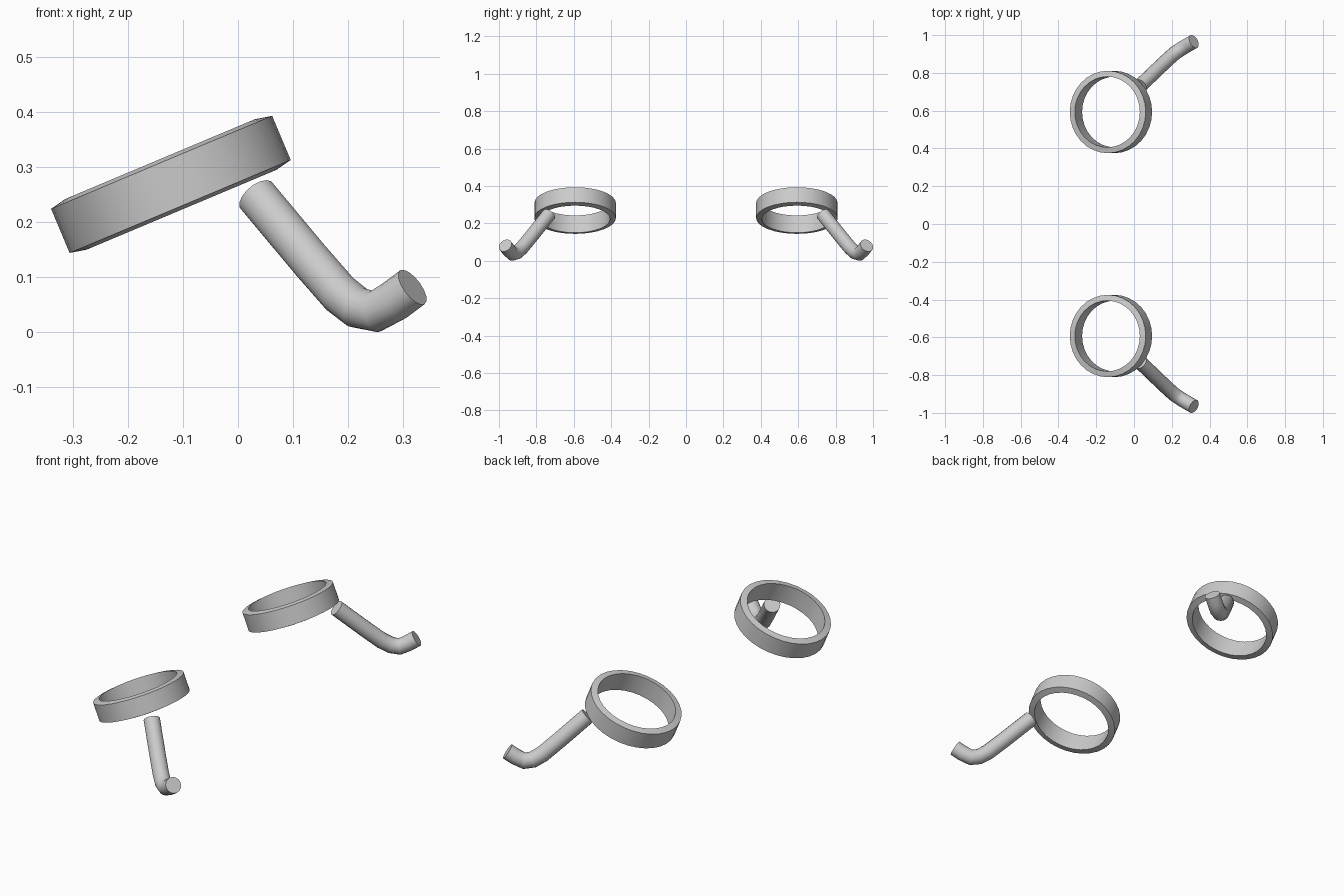
import bpy, bmesh, math
from mathutils import Vector, Matrix

if "Cube" in bpy.data.objects:
    bpy.data.objects.remove(bpy.data.objects["Cube"])

grey = bpy.data.materials.new("light_grey")
grey.diffuse_color = (0.6, 0.6, 0.6, 1)
grey.use_nodes = True
grey.node_tree.nodes["Principled BSDF"].inputs["Base Color"].default_value = grey.diffuse_color


def make_object(name, rings, closed, angle):
    """Skin a list of vertex loops; closed joins last loop to first, else caps."""
    bm = bmesh.new()
    loops = [[bm.verts.new(p) for p in ring] for ring in rings]
    n = len(loops[0])
    last = len(loops) if closed else len(loops) - 1
    for i in range(last):
        a, b = loops[i], loops[(i + 1) % len(loops)]
        for j in range(n):
            k = (j + 1) % n
            bm.faces.new((a[j], a[k], b[k], b[j]))
    if not closed:
        bm.faces.new(loops[0])
        bm.faces.new(loops[-1])
    bmesh.ops.recalc_face_normals(bm, faces=bm.faces[:])
    me = bpy.data.meshes.new(name)
    bm.to_mesh(me)
    bm.free()
    me.materials.append(grey)
    ob = bpy.data.objects.new(name, me)
    bpy.context.collection.objects.link(ob)
    bpy.ops.object.select_all(action='DESELECT')
    ob.select_set(True)
    bpy.context.view_layer.objects.active = ob
    bpy.ops.object.shade_smooth_by_angle(angle=math.radians(angle))


# Ring cross-section (radius, height): inner wall is slightly taller
RING = [(0.218, -0.0435), (0.218, 0.0435), (0.187, 0.05), (0.187, -0.05)]
# Centre line of the bent tube
PATH = [(0.034, 0.733, 0.248), (0.13, 0.825, 0.133), (0.185, 0.877, 0.07),
        (0.217, 0.905, 0.045), (0.25, 0.927, 0.038), (0.285, 0.948, 0.058),
        (0.317, 0.966, 0.082)]
TUBE_R = 0.038

for side, label in ((1, "back"), (-1, "front")):
    # Tilted ring
    m = Matrix.Translation((-0.122, 0.593 * side, 0.269)) @ \
        Matrix.Rotation(math.radians(-22.8), 4, 'Y')
    rings = []
    for i in range(32):
        t = 2 * math.pi * i / 32
        rings.append([m @ Vector((r * math.cos(t), r * math.sin(t), h)) for r, h in RING])
    make_object(label + "_ring", rings, True, 40)

    # Bent tube, capped at both ends
    pts = [Vector((x, y * side, z)) for x, y, z in PATH]
    across = Vector((1, -side, 0)).normalized()
    rings = []
    for i, p in enumerate(pts):
        d1 = (pts[min(i + 1, len(pts) - 1)] - p).normalized()
        d0 = (p - pts[max(i - 1, 0)]).normalized()
        tan = (d0 + d1).normalized()
        u = (across - tan * across.dot(tan)).normalized()
        v = tan.cross(u)
        rings.append([p + TUBE_R * (u * math.cos(a) + v * math.sin(a))
                      for a in (2 * math.pi * k / 16 for k in range(16))])
    make_object(label + "_bent_tube", rings, False, 45)
